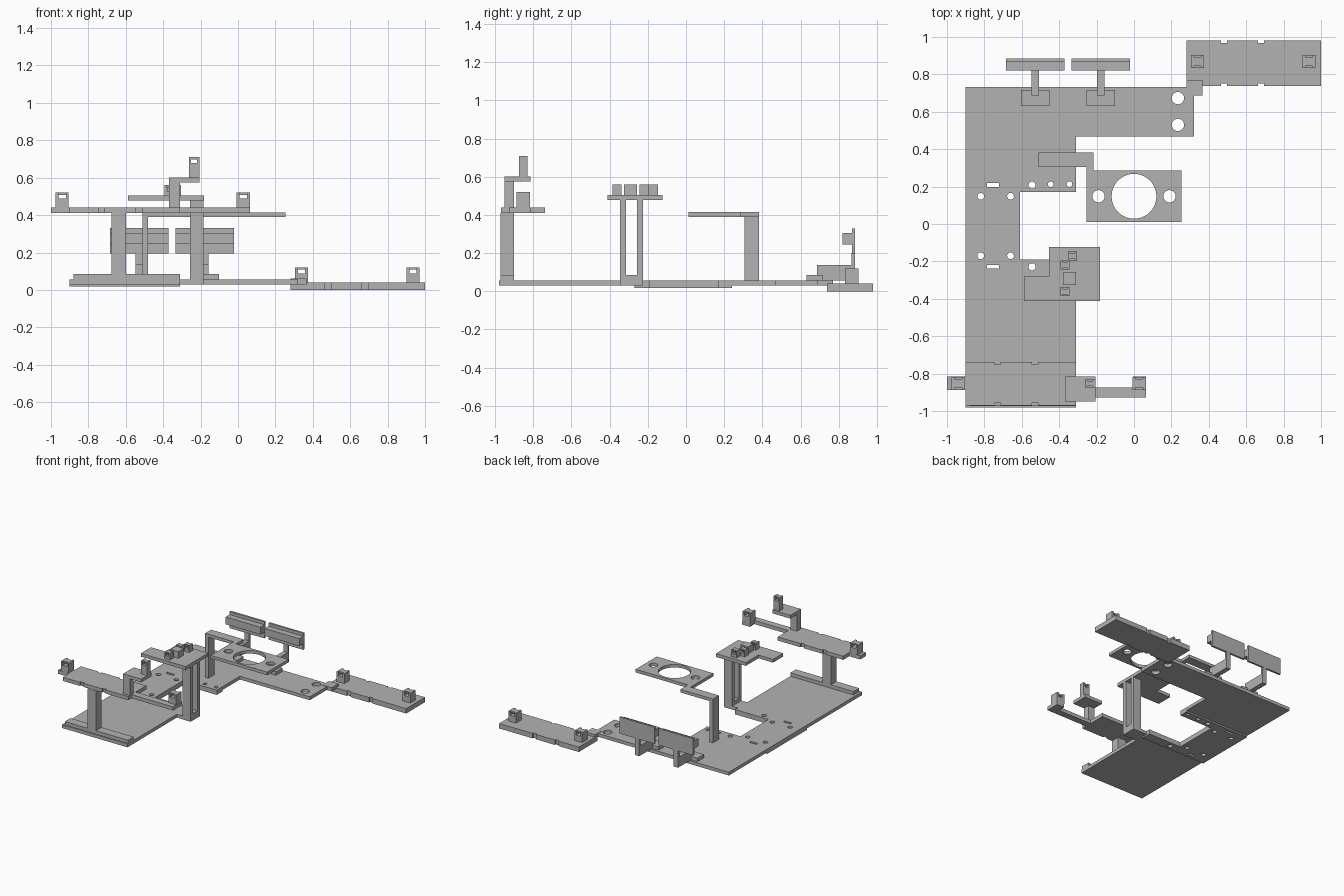
import bpy, bmesh
from mathutils import Matrix, Vector

cube = bpy.data.objects.get("Cube")
if cube:
    bpy.data.objects.remove(cube, do_unlink=True)

grey = bpy.data.materials.new("plain grey")
grey.use_nodes = True
COLOUR = (0.45, 0.45, 0.45, 1)
grey.diffuse_color = COLOUR
grey.node_tree.nodes["Principled BSDF"].inputs["Base Color"].default_value = COLOUR


def finish(name, bm):
    bmesh.ops.recalc_face_normals(bm, faces=bm.faces)
    mesh = bpy.data.meshes.new(name)
    bm.to_mesh(mesh)
    bm.free()
    mesh.materials.append(grey)
    ob = bpy.data.objects.new(name, mesh)
    bpy.context.collection.objects.link(ob)
    return ob


def add_box(bm, x, y, z):
    """Box from (min, max) pairs."""
    lo, hi = Vector((x[0], y[0], z[0])), Vector((x[1], y[1], z[1]))
    m = Matrix.Translation((lo + hi) / 2) @ Matrix.Diagonal((*(hi - lo), 1))
    bmesh.ops.create_cube(bm, size=1, matrix=m)


def add_hole(bm, x, y, z, r):
    """Cylinder cutter through a thin plate centred on z."""
    bmesh.ops.create_cone(bm, cap_ends=True, segments=32, radius1=r, radius2=r,
                          depth=0.2, matrix=Matrix.Translation((x, y, z)))


def box(name, x, y, z):
    bm = bmesh.new()
    add_box(bm, x, y, z)
    return finish(name, bm)


def plate(name, outline, z):
    """Flat outline extruded between two heights."""
    bm = bmesh.new()
    face = bm.faces.new([bm.verts.new((x, y, z[0])) for x, y in outline])
    top = bmesh.ops.extrude_face_region(bm, geom=[face])["geom"]
    verts = [v for v in top if isinstance(v, bmesh.types.BMVert)]
    bmesh.ops.translate(bm, verts=verts, vec=(0, 0, z[1] - z[0]))
    return finish(name, bm)


def cut(ob, fill):
    """Subtract the solids that fill() adds to a cutter mesh."""
    bm = bmesh.new()
    fill(bm)
    cutter = finish("cutter", bm)
    mod = ob.modifiers.new("cut", "BOOLEAN")
    mod.operation, mod.solver, mod.object = "DIFFERENCE", "EXACT", cutter
    bpy.context.view_layer.update()
    graph = bpy.context.evaluated_depsgraph_get()
    mesh = bpy.data.meshes.new_from_object(ob.evaluated_get(graph))
    ob.modifiers.clear()
    ob.data = mesh
    bpy.data.objects.remove(cutter, do_unlink=True)


def clip(name, x, y, z, w=0.035, h=0.08, d=0.035):
    """Small block with a window through it and a groove on each face."""
    ob = box(name, (x - w, x + w), (y - d, y + d), (z, z + h))
    top, g = z + h, w * 0.55

    def fill(bm):
        add_box(bm, (x - g, x + g), (y - 0.1, y + 0.1), (top - 0.032, top - 0.012))
    cut(ob, fill)

    def grooves(bm):
        for s in (-1, 1):
            ys = sorted((y + s * d * 0.65, y + s * 0.1))
            add_box(bm, (x - g, x + g), ys, (top - 0.032, top + 0.05))
    cut(ob, grooves)


def notch(ob, xs, ys, z):
    """Small cut-outs along both long edges of a shelf."""
    def fill(bm):
        for x in xs:
            for y in ys:
                add_box(bm, (x - 0.016, x + 0.016), (y - 0.012, y + 0.012), (z - 0.1, z + 0.1))
    cut(ob, fill)


# Base plate and the thin plate beneath its narrow middle
L, R, N = -0.9, -0.31, -0.61
base = plate("base_plate", [(L, -0.98), (R, -0.98), (R, -0.19), (N, -0.19), (N, 0.17),
             (R, 0.17), (R, 0.467), (0.32, 0.467), (0.32, 0.733), (L, 0.733)], (0.03, 0.057))
under = plate("under_plate", [(L, -0.27), (R, -0.27), (R, -0.19), (N, -0.19), (N, 0.17),
              (R, 0.17), (R, 0.24), (L, 0.24)], (0.018, 0.03))


def base_holes(bm):
    for x in (-0.82, -0.66):
        for y in (-0.17, 0.148):
            add_hole(bm, x, y, 0.04, 0.018)
    for y in (-0.229, 0.208):
        add_hole(bm, -0.545, y, 0.04, 0.019)
        add_box(bm, (-0.787, -0.722), (y - 0.01, y + 0.01), (-0.1, 0.2))
    for x in (-0.445, -0.345):
        add_hole(bm, x, 0.213, 0.04, 0.015)
    for y in (0.53, 0.673):
        add_hole(bm, 0.235, y, 0.04, 0.033)


cut(base, base_holes)
cut(under, base_holes)

# Front column and upper shelf
box("front_lip", (-0.88, R), (-0.972, -0.9), (0.057, 0.085))
box("front_column", (-0.675, -0.6), (-0.972, -0.9), (0.085, 0.41))
shelf = box("front_shelf", (L, R), (-0.97, -0.738), (0.41, 0.44))
notch(shelf, (-0.73, -0.53), (-0.97, -0.738), 0.42)
box("shelf_right_tab", (-1, L), (-0.888, -0.816), (0.41, 0.44))
clip("shelf_right_clip", -0.94, -0.852, 0.44)
box("shelf_left_arm", (R, 0.065), (-0.928, -0.874), (0.41, 0.44))
box("shelf_left_arm_end", (-0.005, 0.065), (-0.874, -0.816), (0.41, 0.44))
clip("shelf_left_clip", 0.028, -0.852, 0.44)

# Raised step on the shelf
box("step_column", (-0.37, R), (-0.95, -0.9), (0.41, 0.575))
box("step_plate", (-0.37, -0.207), (-0.95, -0.815), (0.575, 0.602))
clip("step_clip", -0.235, -0.853, 0.602, 0.028, 0.108, 0.022)

# Open frame carrying the small platform
box("frame_foot", (R, -0.257), (-0.345, -0.225), (0.03, 0.057))
frame = box("frame_post", (-0.257, -0.184), (-0.347, -0.225), (0.03, 0.478))
cut(frame, lambda bm: add_box(bm, (-0.4, 0), (-0.315, -0.257), (0.085, 0.6)))
plate("platform", [(-0.587, -0.412), (-0.183, -0.412), (-0.183, -0.122), (-0.455, -0.122),
      (-0.455, -0.282), (-0.587, -0.282)], (0.478, 0.505))
for i, (x, y) in enumerate([(-0.328, -0.172), (-0.368, -0.22), (-0.368, -0.362)]):
    clip("platform_clip_%d" % (i + 1), x, y, 0.505, 0.024, 0.055, 0.024)
box("platform_block", (-0.38, R), (-0.325, -0.256), (0.505, 0.56))

# Hooked arm with the ring plate
box("hook_column", (-0.51, -0.48), (0.306, 0.382), (0.057, 0.39))
ring = plate("ring_plate", [(-0.51, 0.306), (-0.255, 0.306), (-0.255, 0.012), (0.255, 0.012),
             (0.255, 0.285), (-0.217, 0.285), (-0.217, 0.382), (-0.51, 0.382)], (0.39, 0.415))


def ring_holes(bm):
    add_hole(bm, 0, 0.148, 0.4, 0.12)
    for x in (-0.19, 0.19):
        add_hole(bm, x, 0.148, 0.4, 0.033)


cut(ring, ring_holes)

# Two rear brackets with upright panels
for side, x in (("right", -0.528), ("left", -0.178)):
    box(side + "_bracket_foot", (x - 0.077, x + 0.077), (0.632, 0.717), (0.057, 0.085))
    box(side + "_bracket_arm", (x - 0.02, x + 0.02), (0.686, 0.885), (0.057, 0.138))
    box(side + "_bracket_stem", (x - 0.02, x + 0.02), (0.868, 0.885), (0.138, 0.2))
    box(side + "_panel", (x - 0.157, x + 0.157), (0.87, 0.886), (0.195, 0.33))
    box(side + "_panel_ledge", (x - 0.157, x + 0.157), (0.82, 0.87), (0.245, 0.305))

# Rear side plate
box("side_connector", (0.28, 0.365), (0.686, 0.77), (0.03, 0.06))
side_plate = box("side_plate", (0.28, 1), (0.738, 0.98), (0, 0.04))
notch(side_plate, (0.48, 0.68), (0.738, 0.98), 0.02)
for i, x in enumerate((0.34, 0.935)):
    clip("side_clip_%d" % (i + 1), x, 0.868, 0.04)
